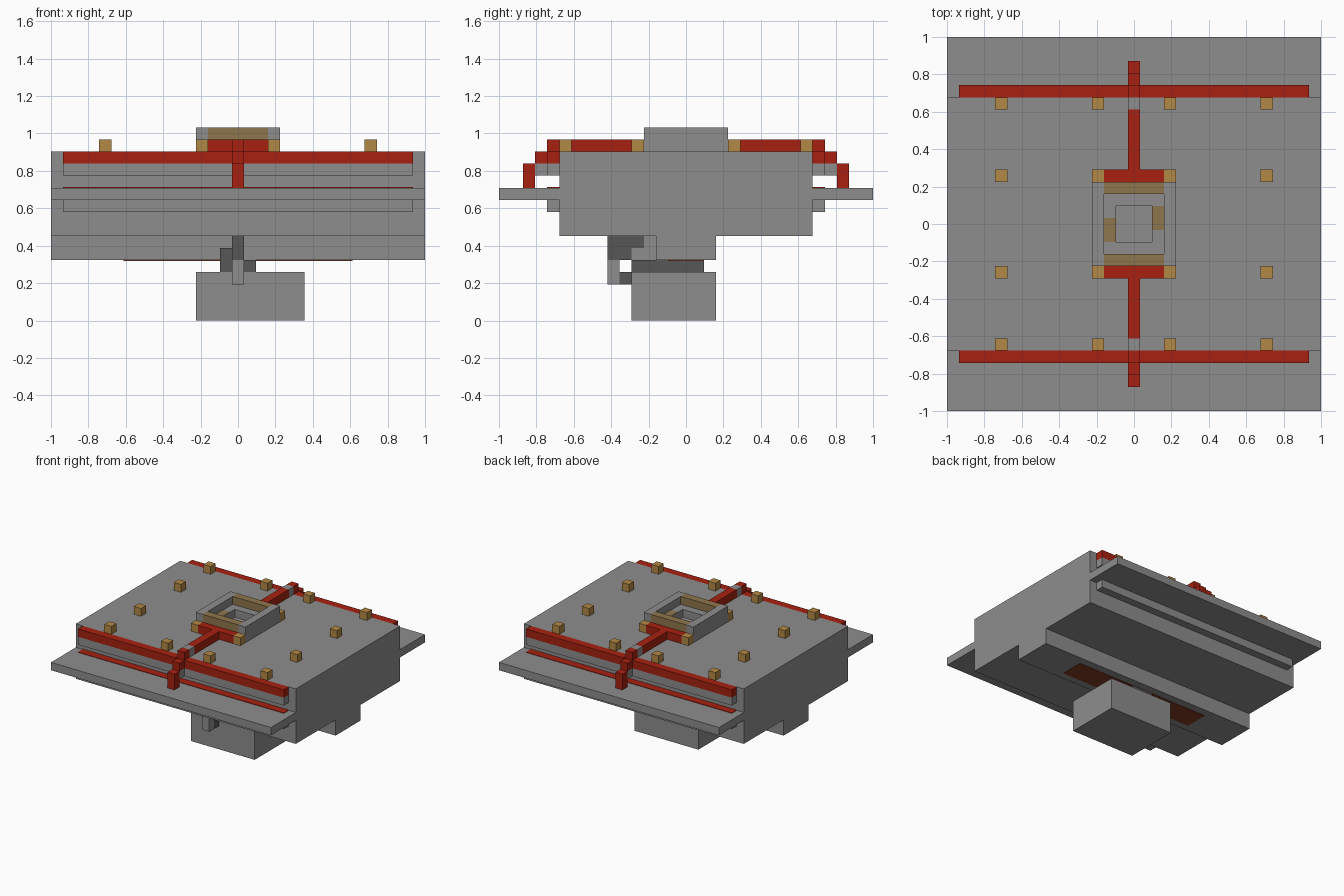
import bpy

U = 2 / 31  # block size; all positions below are in blocks

cube = bpy.data.objects.get("Cube")
if cube:
    bpy.data.objects.remove(cube, do_unlink=True)


def material(name, r, g, b):
    m = bpy.data.materials.new(name)
    m.use_nodes = True
    m.diffuse_color = (r, g, b, 1)
    m.node_tree.nodes["Principled BSDF"].inputs["Base Color"].default_value = (r, g, b, 1)
    return m


grey = material("grey", .27, .27, .27)
dark = material("dark_grey", .095, .095, .095)
red = material("red", .39, .015, .005)
tan = material("tan", .45, .25, .06)
dull = material("dull_tan", .27, .18, .075)
rust = material("rust", .22, .042, .015)


def box(name, mat, x, y, z):
    """Box between the (low, high) pairs x, y and z."""
    bpy.ops.mesh.primitive_cube_add(size=1)
    ob = bpy.context.object
    ob.name = name
    ob.data.name = name
    spans = (x, y, z)
    for v in ob.data.vertices:
        v.co = [(s[0] if c < 0 else s[1]) * U for c, s in zip(v.co, spans)]
    ob.data.materials.append(mat)
    return ob


def side(s, lo, hi):
    return (lo, hi) if s > 0 else (-hi, -lo)


full, mid = (-15.5, 15.5), (-.5, .5)

# Hull, wide deck and keel
box("hull", grey, full, (-10.5, 10.5), (7, 14))
for s in (-1, 1):
    box("deck", grey, full, side(s, 10.5, 15.5), (10, 11))
box("keel", grey, full, (-2.5, 2.5), (5, 7))
box("keel_inlay", rust, (-9.5, 9.5), (-1.5, 1.5), (4.94, 5))

# Front and back trim, mirrored
bar = (-14.5, 14.5)
for s, end in ((-1, "front"), (1, "back")):
    trim = side(s, 10.5, 11.5)
    box(end + "_red_bar", red, bar, trim, (13, 14))
    box(end + "_upper_rail", grey, bar, trim, (12, 13))
    box(end + "_lower_rail", grey, bar, trim, (9, 10))
    box(end + "_deck_stripe", red, bar, trim, (11, 11.05))
    # Stepped pipe from the hub over the edge to the deck
    box(end + "_pipe_run", red, mid, side(s, 4.5, 9.5), (14, 15))
    box(end + "_pipe_joint", grey, mid, side(s, 9.5, 10.5), (14, 15))
    box(end + "_pipe_bend", red, mid, trim, (14, 15))
    box(end + "_pipe_step", red, mid, side(s, 11.5, 12.5), (13, 14))
    box(end + "_pipe_bracket", grey, mid, side(s, 11.5, 12.5), (12, 13))
    box(end + "_pipe_drop", red, mid, side(s, 12.5, 13.5), (11, 13))
    # Hub edge
    box(end + "_hub_band", red, (-2.5, 2.5), side(s, 3.5, 4.5), (14, 15))
    box(end + "_hub_strip", dull, (-2.5, 2.5), side(s, 2.5, 3.5), (15, 16))

# Roof studs
for x in (-11, -3, 3, 11):
    for y in (-10, -4, 4, 10):
        box("stud", tan, (x - .5, x + .5), (y - .5, y + .5), (14, 15))

# Hub with a stepped opening
for s in (-1, 1):
    box("hub_side", grey, side(s, 2.5, 3.5), (-3.5, 3.5), (15, 16))
    box("hub_base_side", grey, side(s, 1.5, 3.5), (-3.5, 3.5), (14, 15))
    box("hub_base_end", grey, (-1.5, 1.5), side(s, 1.5, 3.5), (14, 15))
    box("hub_inlay", dull, side(s, 1.5, 2.5), side(s, -.5, 1.5), (15, 15.05))

# Pedestal and neck
box("pedestal", grey, (-3.5, 5.5), (-4.5, 2.5), (0, 4))
box("neck", dark, (-1.5, 1.5), (-1.5, 1.5), (4, 5))
box("neck_front", dark, (-1.5, 1.5), (-4.5, -1.5), (4, 5))
box("neck_block", dark, (-1.5, -.5), (-4.5, -2.5), (5, 6))

# Hanging lever in front of the pedestal
box("lever_arm", dark, mid, (-6.5, -4.5), (5, 7))
box("lever_root", dark, mid, (-4.5, -3.5), (6, 7))
box("lever_mount", grey, mid, (-3.5, -2.5), (5, 7))
box("lever_mount_foot", grey, mid, (-4.5, -3.5), (5, 6))
box("lever_handle", grey, mid, (-6.5, -5.5), (3, 5))
box("lever_catch", dark, mid, (-5.5, -4.5), (3, 4))
